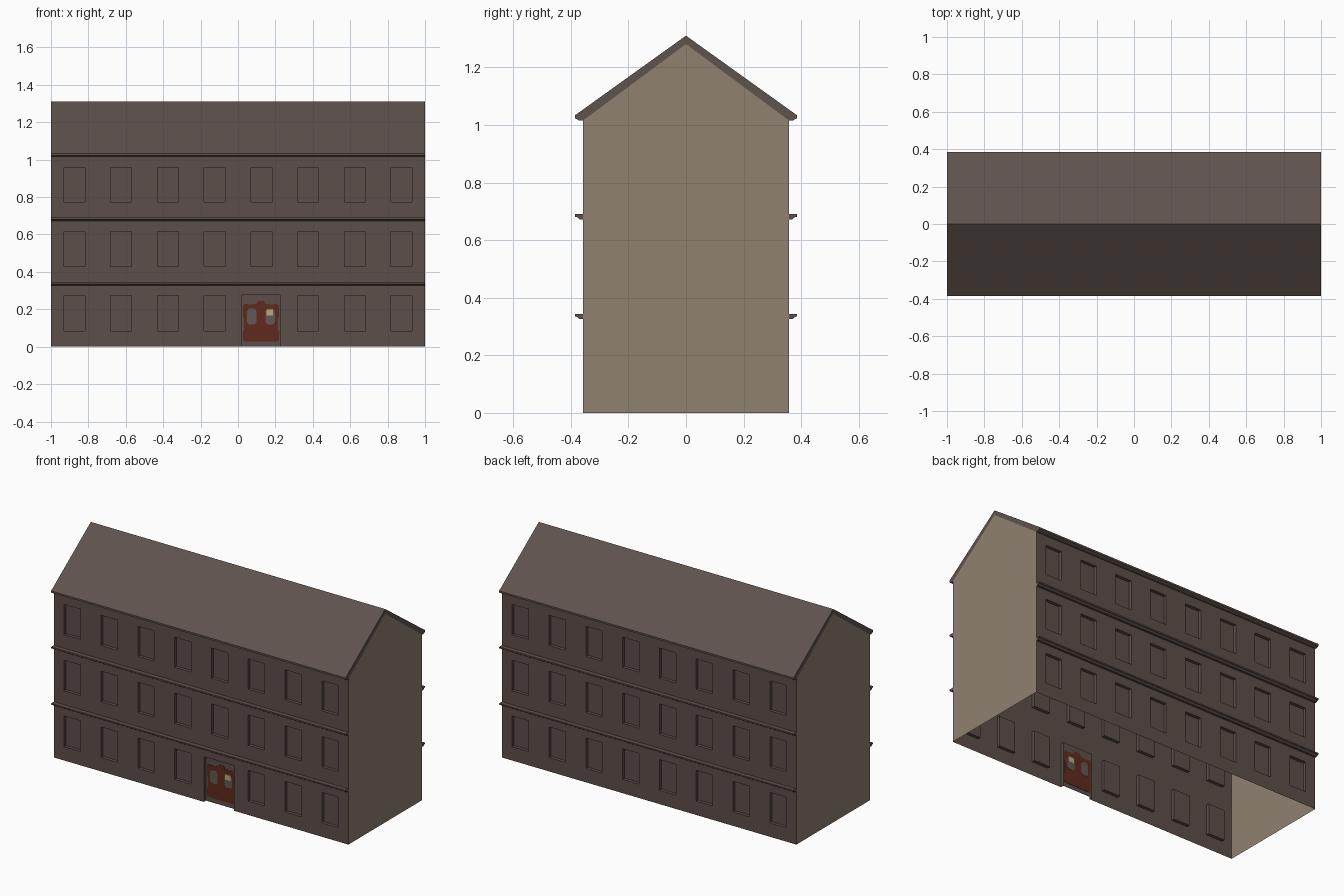
import bpy, bmesh, math
from mathutils import Matrix

if "Cube" in bpy.data.objects:
    bpy.data.objects.remove(bpy.data.objects["Cube"])


def material(name, rgb):
    m = bpy.data.materials.new(name)
    lin = [((c / 255 + 0.055) / 1.055) ** 2.4 for c in rgb]
    m.diffuse_color = (*lin, 1)
    m.use_nodes = True
    m.node_tree.nodes["Principled BSDF"].inputs["Base Color"].default_value = m.diffuse_color
    return m


WALL = material("brown wall", (92, 79, 74))
ROOF = material("brown roof", (95, 82, 77))
GABLE = material("tan gable", (144, 129, 112))
DOOR = material("red door paint", (96, 42, 30))
PANE = material("grey pane", (98, 89, 84))
LIT = material("lit pane", (190, 165, 130))

W = 0.357          # half depth of the walls
DEPTH = 0.02       # recess of windows and door


def finish(name, bm, mat):
    me = bpy.data.meshes.new(name)
    bm.to_mesh(me)
    bm.free()
    me.materials.append(mat)
    ob = bpy.data.objects.new(name, me)
    bpy.context.collection.objects.link(ob)
    return ob


def prism(name, pts, axis, lo, hi, mat):
    """Extrude a 2D outline: along x the points are (y, z), along y they are (x, z)."""
    bm = bmesh.new()
    put = (lambda p, t: (t, p[0], p[1])) if axis == 'x' else (lambda p, t: (p[0], t, p[1]))
    a = [bm.verts.new(put(p, lo)) for p in pts]
    b = [bm.verts.new(put(p, hi)) for p in pts]
    bm.faces.new(a)
    bm.faces.new(b[::-1])
    n = len(pts)
    for i in range(n):
        j = (i + 1) % n
        bm.faces.new((a[j], a[i], b[i], b[j]))
    bmesh.ops.recalc_face_normals(bm, faces=bm.faces)
    return finish(name, bm, mat)


def quad(bm, *pts):
    bm.faces.new([bm.verts.new(p) for p in pts])


def bay(bm, cx, z0, z1, hx0, hx1, hz0, hz1):
    """One wall bay with a recessed opening."""
    y, r = -W, -W + DEPTH
    outer = [(cx - .125, z0), (cx + .125, z0), (cx + .125, z1), (cx - .125, z1)]
    inner = [(hx0, hz0), (hx1, hz0), (hx1, hz1), (hx0, hz1)]
    for i in range(4):
        if i == 0 and hz0 == z0:      # door opening is open at the ground
            continue
        j = (i + 1) % 4
        (ax, az), (bx, bz), (cx2, cz), (dx, dz) = outer[i], outer[j], inner[j], inner[i]
        quad(bm, (ax, y, az), (bx, y, bz), (cx2, y, cz), (dx, y, dz))
        quad(bm, (dx, y, dz), (cx2, y, cz), (cx2, r, cz), (dx, r, dz))
    quad(bm, *[(x, r, z) for x, z in inner])


FLOORS = [(0, .326, .085, .273), (.343, .672, .428, .615), (.69, 1.018, .773, .958)]


def facade(name, has_door):
    bm = bmesh.new()
    for f, (z0, z1, h0, h1) in enumerate(FLOORS):
        for i in range(8):
            c = -.875 + .25 * i
            if has_door and f == 0 and i == 4:
                bay(bm, c, z0, z1, .018, .224, 0, .277)
            else:
                bay(bm, c, z0, z1, c - .056, c + .056, h0, h1)
    bmesh.ops.remove_doubles(bm, verts=bm.verts, dist=1e-5)
    if not has_door:                  # turn to face the back
        bmesh.ops.rotate(bm, verts=bm.verts, matrix=Matrix.Rotation(math.pi, 3, 'Z'))
    return finish(name, bm, WALL)


facade("front_wall", True)
facade("back_wall", False)

# Ledges between the floors
for side, s in (("front", -1), ("back", 1)):
    for n, (lo, hi) in enumerate(((.326, .343), (.672, .69))):
        prof = [(W, lo), (.370, lo), (.377, lo + .007), (.385, lo + .009), (.385, hi), (W, hi)]
        prism(f"{side}_ledge_{n + 1}", [(s * y, z) for y, z in prof], 'x', -1, 1, WALL)

# Roof with thickness and moulded eaves
half = [(.385, 1.034), (.385, 1.023), (.372, 1.016), (W, 1.016)]
roof = [(0, 1.31)] + half + [(0, 1.281)] + [(-y, z) for y, z in half[::-1]]
prism("roof", roof, 'x', -1, 1, ROOF)

# Gable end walls
for side, s in (("left", -1), ("right", 1)):
    bm = bmesh.new()
    pts = [(-W, 0), (W, 0), (W, 1.016), (0, 1.281), (-W, 1.016)]
    quad(bm, *[(s, y, z) for y, z in pts[::s]])
    finish(f"{side}_gable", bm, GABLE)

# Door with shaped outline and glazed panes, shown on both sides of the recess
DY = -W + DEPTH
dc = .123
side = [(.085, .027), (.096, .038), (.098, .078), (.091, .09), (.091, .15), (.097, .165),
        (.097, .215), (.09, .23), (.06, .226), (.025, .228), (.016, .245)]
outline = [(dc + x, z) for x, z in side] + [(dc - x, z) for x, z in side[::-1]]
prism("door", outline, 'y', DY - .002, DY + .002, DOOR)
for name, s in (("left_pane", -1), ("right_pane", 1)):
    c = dc + s * .049
    shape = [(-.025, .13), (-.015, .12), (.015, .12), (.025, .13),
             (.025, .19), (.015, .203), (-.015, .203), (-.025, .19)]
    prism(name, [(c + x, z) for x, z in shape], 'y', DY - .003, DY + .003, PANE)
prism("lit_pane", [(.152, .166), (.187, .166), (.187, .198), (.152, .198)], 'y',
      DY - .004, DY + .004, LIT)
